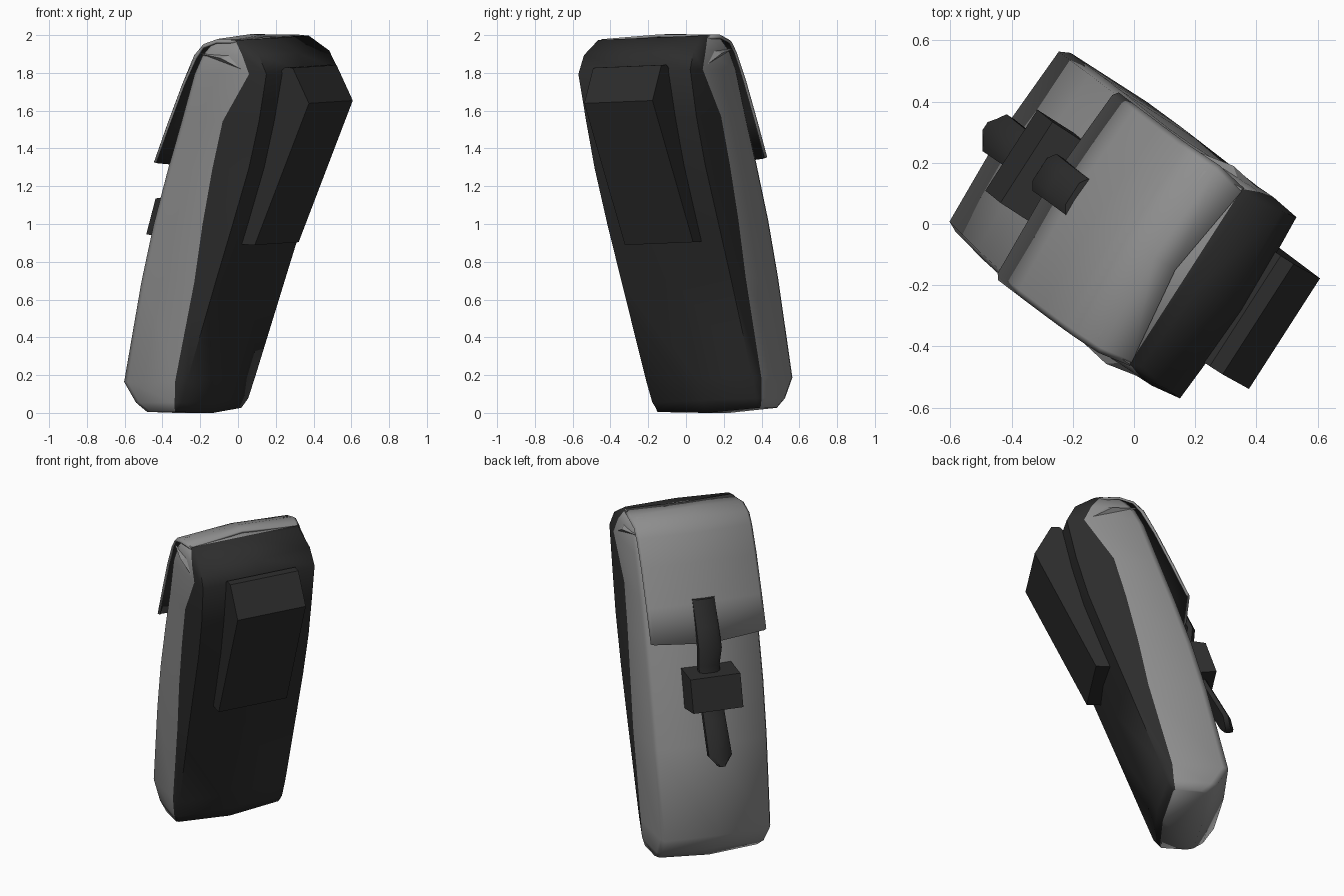
import bpy, bmesh, math
from mathutils import Vector

if "Cube" in bpy.data.objects:
    bpy.data.objects.remove(bpy.data.objects["Cube"])

U = Vector((0.54, 0.84, 0))     # across the pouch
N = Vector((0.84, -0.54, 0))    # from the flap side to the clip side
ROLL = 0.035


def place(a, b, z):
    """Pouch coordinates (across, depth, height) to the turned, leaning pose."""
    return U * (a + 0.008 - ROLL * (z - 0.25)) + N * b + Vector((0, 0, z + ROLL * a + 0.006))


def material(name, v):
    m = bpy.data.materials.new(name)
    m.diffuse_color = (v, v, v, 1)
    m.use_nodes = True
    m.node_tree.nodes["Principled BSDF"].inputs["Base Color"].default_value = m.diffuse_color
    return m


LIGHT = material("grey fabric", 0.27)
DARK = material("black fabric", 0.026)


def make(name, verts, faces, mats, dark=(), smooth=None):
    me = bpy.data.meshes.new(name)
    me.from_pydata([place(*v) for v in verts], [], faces)
    for m in mats:
        me.materials.append(m)
    for i in dark:
        me.polygons[i].material_index = 1
    bm = bmesh.new()
    bm.from_mesh(me)
    bmesh.ops.recalc_face_normals(bm, faces=bm.faces)
    bm.to_mesh(me)
    bm.free()
    ob = bpy.data.objects.new(name, me)
    bpy.context.collection.objects.link(ob)
    if smooth:
        bpy.ops.object.select_all(action='DESELECT')
        ob.select_set(True)
        bpy.context.view_layer.objects.active = ob
        bpy.ops.object.shade_smooth_by_angle(angle=math.radians(smooth))
    return ob


def loft(name, rings, mats, smooth=None):
    """Closed skin over equal rings, with flat end caps."""
    n = len(rings[0])
    faces = [(r * n + i, r * n + (i + 1) % n, (r + 1) * n + (i + 1) % n, (r + 1) * n + i)
             for r in range(len(rings) - 1) for i in range(n)]
    last = (len(rings) - 1) * n
    faces += [tuple(range(n)), tuple(range(last, last + n))]
    return make(name, [p for r in rings for p in r], faces, mats, smooth=smooth)


# Body: height, front depth, seam depth, back depth, half width
levels = [(0.01, -0.385, -0.20, -0.19, 0.325), (0.06, -0.445, -0.19, -0.155, 0.34),
          (0.17, -0.512, -0.18, -0.115, 0.348), (0.70, -0.385, -0.04, 0.085, 0.358),
          (1.0, -0.30, 0.02, 0.20, 0.362), (1.3, -0.20, 0.09, 0.31, 0.362),
          (1.55, -0.11, 0.16, 0.38, 0.362), (1.8, -0.02, 0.335, 0.435, 0.367),
          (1.90, 0.03, 0.29, 0.385, 0.36), (1.98, 0.10, 0.235, 0.27, 0.34)]
verts, faces, dark = [], [], []
for z, f, s, k, w in levels:
    half = [(0.95 * w, f), (w, f + 0.035), (w, s), (0.96 * w, k)]
    ring = [(0, f - 0.015)] + half + [(0, k + 0.022)] + [(-a, b) for a, b in reversed(half)]
    # the middle of the bottom sags a little
    verts += [(a, b, z - (0.016 if z < 0.05 and a == 0 else 0)) for a, b in ring]
for r in range(len(levels) - 1):
    for i in range(10):
        if i in (3, 4, 5, 6):
            dark.append(len(faces))
        j = (i + 1) % 10
        faces.append((r * 10 + i, r * 10 + j, r * 10 + 10 + j, r * 10 + 10 + i))
top = (len(levels) - 1) * 10
dark.append(len(faces))
faces.append(tuple(top + i for i in (3, 4, 5, 6, 7)))
faces.append(tuple(top + i for i in (7, 8, 9, 0, 1, 2, 3)))
faces += [(0, 1, 2, 3, 4, 5), (0, 5, 6, 7, 8, 9)]
make("pouch_body", verts, faces, [LIGHT, DARK], dark, smooth=75)

# Flap: folded over the top and down the front, dark lining inside
path = [(0.24, 1.983), (0.13, 1.985), (0.04, 1.958), (-0.02, 1.90),
        (-0.10, 1.745), (-0.20, 1.53), (-0.287, 1.335)]
cols = (-1, -0.95, 0, 0.95, 1)
verts = []
for i, (b, z) in enumerate(path):
    w = 0.345 if i == 0 else 0.365
    for c in cols:
        mid = 1 - abs(c)
        edge = 0.012 if abs(c) == 1 else 0
        verts.append((c * w, b - (0.045 if i == 0 else 0.018) * mid + edge * (i > 2),
                      z + 0.014 * mid * (i < 3) - edge * (i < 4) - 0.03 * mid * (i == 6)))
faces = [(r * 5 + c, r * 5 + c + 1, r * 5 + c + 6, r * 5 + c + 5)
         for r in range(len(path) - 1) for c in range(4)]
flap = make("flap", verts, faces, [LIGHT, DARK], smooth=45)
solid = flap.modifiers.new("thickness", 'SOLIDIFY')
solid.thickness = 0.014
# thicken towards the inside, whichever way the sheet faces
outward = flap.data.polygons[0].normal.z > 0
if not outward:
    flap.data.flip_normals()
solid.offset = -1
solid.material_offset = 1

# Small folded corners tucked below the flap ends
for side, name in ((-1, "left_tuck"), (1, "right_tuck")):
    tri = [(0.01, 1.91), (0.21, 1.90), (0.335, 1.80)]
    tip = [(side * 0.385, 0.17, 1.885)]
    make(name, [(side * 0.355, b, z) for b, z in tri] + tip,
         [(0, 1, 3), (1, 2, 3), (2, 0, 3), (0, 1, 2)], [LIGHT])

# Clip block: side outline swept across the back
outline = [(0.12, 0.895), (0.25, 0.89), (0.608, 1.64), (0.51, 1.828), (0.46, 1.83), (0.37, 1.75)]
loft("belt_clip", [[(a, b, z) for b, z in outline] for a in (-0.21, 0.22)], [DARK])

# Strap: shallow arched section along the front, ending in a point
strap = [(-0.205, 1.555, 0.07), (-0.28, 1.41, 0.07), (-0.338, 1.285, 0.072), (-0.33, 1.18, 0.065),
         (-0.36, 1.03, 0.065), (-0.44, 0.88, 0.068), (-0.545, 0.69, 0.072), (-0.565, 0.635, 0.025)]
loft("strap", [[(0.012 + c * w, b + d, z) for c, d in
                ((-1, 0.03), (-1, 0), (-0.6, -0.018), (0.6, -0.018), (1, 0), (1, 0.03))]
               for b, z, w in strap], [DARK], smooth=50)

# Buckle: slanted block around the strap
block = [(-0.25, 1.15), (-0.405, 1.135), (-0.468, 0.945), (-0.30, 0.92)]
loft("buckle", [[(a, b, z) for b, z in block] for a in (-0.155, 0.16)], [DARK])
